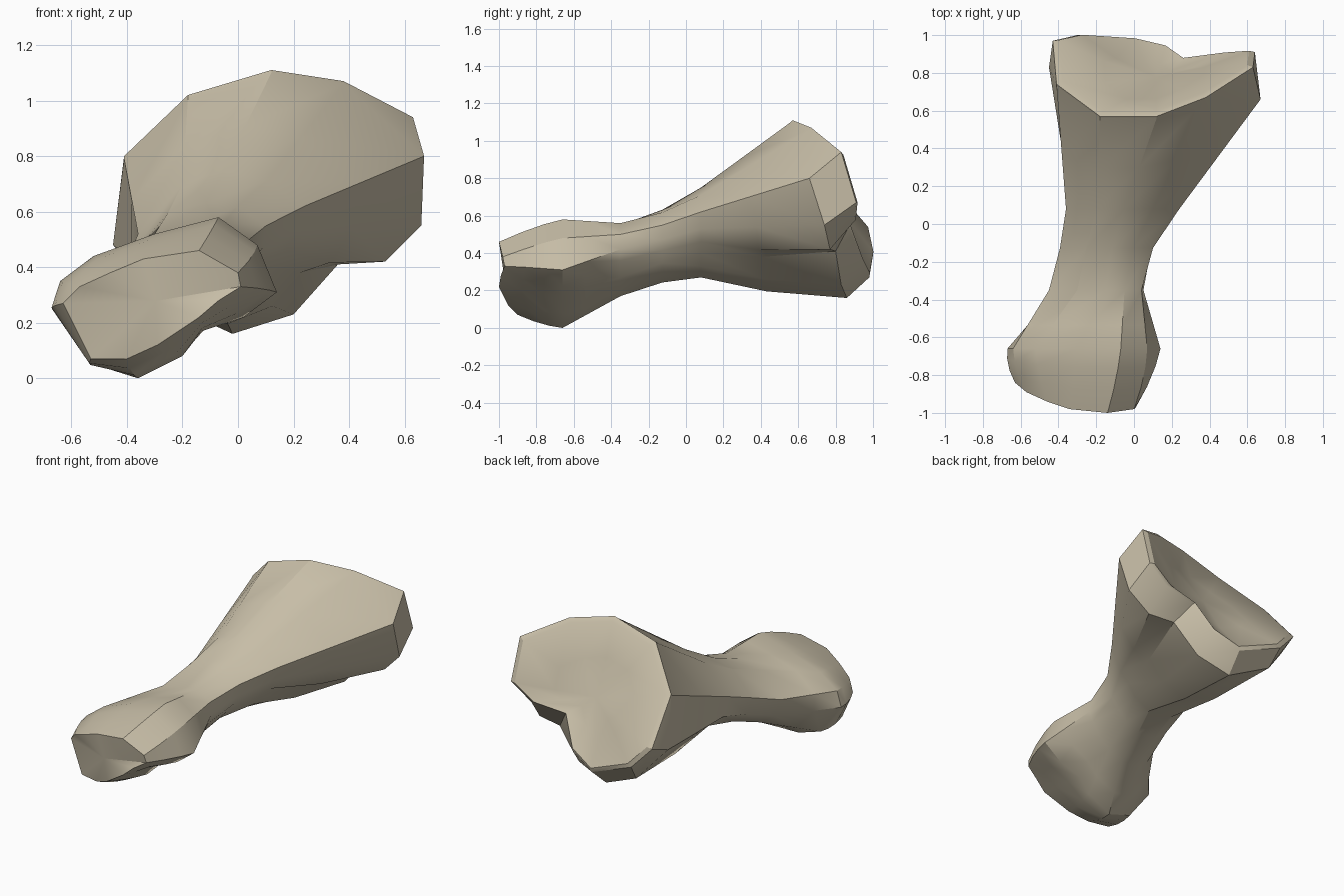
import bpy
import bmesh
import math
from mathutils import Vector

# Remove the default object
cube = bpy.data.objects.get("Cube")
if cube:
    bpy.data.objects.remove(cube, do_unlink=True)

# Outlines run from the upper left, over the top, round the right and underneath.
# Cup rim at the flared end
rim = [(-.41, .74, .8), (-.18, .57, 1.02), (.12, .57, 1.11), (.38, .67, 1.07),
       (.63, .83, .94), (.64, .91, .67), (.5, .9, .57), (.27, .87, .54),
       (.17, .94, .35), (0, .98, .27), (-.3, 1, .39), (-.43, .97, .53)]

# Outer lip just before the rim; its top follows the rim
lip_lower = [(.67, .66, .8), (.66, .74, .55), (.53, .77, .42), (.36, .8, .41),
             (.2, .83, .23), (-.02, .86, .16), (-.28, .92, .28), (-.45, .83, .48)]

# Shaft outline, narrow waist outline and two-lobed joint outline (x, z)
shaft = [(-.36, .52), (-.2, .7), (-.05, .75), (.1, .71), (.24, .62), (.21, .53),
         (.17, .46), (.11, .4), (.06, .33), (-.05, .27), (-.22, .29), (-.33, .38)]
waist = [(-.45, .36), (-.3, .52), (-.15, .55), (-.05, .56), (.04, .5), (.05, .42),
         (.03, .36), (-.03, .27), (-.1, .21), (-.2, .17), (-.3, .17), (-.4, .24)]
joint = [(-.64, .35), (-.52, .44), (-.3, .52), (-.07, .58), (.07, .48), (.14, .31),
         (.02, .22), (-.13, .17), (-.2, .08), (-.36, 0), (-.52, .05), (-.67, .25)]

# Front face of the joint, receding to the left and underneath
cap = [(-.57, -.89, .33), (-.46, -.94, .38), (-.34, -.98, .43), (-.14, -1, .46),
       (0, -.98, .38), (.01, -.97, .33), (-.07, -.99, .28), (-.14, -1, .22),
       (-.29, -.95, .12), (-.4, -.9, .07), (-.53, -.87, .07), (-.63, -.84, .27)]


def at_depth(outline, y):
    """Place a flat outline at a given depth."""
    return [Vector((x, y, z)) for x, z in outline]


def blend(first, second, amount):
    """Mix two rings point by point."""
    return [a.lerp(b, amount) for a, b in zip(first, second)]


def centre_of(ring):
    return sum(ring, Vector()) / len(ring)


def scaled(ring, factor, shift=Vector()):
    """Shrink a ring about its centre and move it."""
    middle = centre_of(ring)
    return [middle + (point - middle) * factor + shift for point in ring]


def widened(ring, factor):
    """Scale a ring sideways and upwards, keeping its depth."""
    middle = centre_of(ring)
    grow = Vector((factor, 1, factor))
    return [middle + (point - middle) * grow for point in ring]


def loft(name, rings, start_tip, end_tip, material):
    """Skin a run of rings and close both ends onto a tip point."""
    bm = bmesh.new()
    loops = [[bm.verts.new(point) for point in ring] for ring in rings]
    count = len(loops[0])
    for near, far in zip(loops, loops[1:]):
        for i in range(count):
            j = (i + 1) % count
            bm.faces.new((near[i], near[j], far[j], far[i]))
    for loop, tip in ((loops[0], start_tip), (loops[-1], end_tip)):
        hub = bm.verts.new(tip)
        for i in range(count):
            bm.faces.new((loop[i], loop[(i + 1) % count], hub))
    bmesh.ops.recalc_face_normals(bm, faces=bm.faces)
    mesh = bpy.data.meshes.new(name)
    bm.to_mesh(mesh)
    bm.free()
    mesh.materials.append(material)
    obj = bpy.data.objects.new(name, mesh)
    bpy.context.collection.objects.link(obj)
    return obj


# Bone colour
colour = (.57, .51, .385, 1)
bone_tan = bpy.data.materials.new("bone_tan")
bone_tan.use_nodes = True
bone_tan.diffuse_color = colour
shader = bone_tan.node_tree.nodes["Principled BSDF"]
shader.inputs["Base Color"].default_value = colour
shader.inputs["Roughness"].default_value = .8

# Joint end: front face swelling into the two lobes
joint_ring = at_depth(joint, -.66)
cap_ring = [Vector(point) for point in cap]
cap_edge = widened(blend(cap_ring, joint_ring, .35), 1.04)
joint_front = widened(blend(cap_ring, joint_ring, .7), 1.035)
cap_tip = centre_of(cap_ring) + Vector((0, -.03, 0))

# Waist and shaft
waist_ring = at_depth(waist, -.35)
shaft_ring = at_depth(shaft, .08)
neck_ring = blend(waist_ring, joint_ring, .6)
mid_ring = scaled(blend(waist_ring, shaft_ring, .52), .9, Vector((-.02, 0, 0)))

# Flared cup: lip, rim, bevelled edge and shallow hollow
rim_ring = [Vector(point) for point in rim]
top_edge = [point + Vector((0, -.01, -.01)) for point in rim_ring[:4]]
lip_ring = top_edge + [Vector(point) for point in lip_lower]
flare_ring = blend(shaft_ring, lip_ring, .45)
for point in flare_ring[6:11]:
    point.z -= .025
inward = Vector((-.05, -.8, -.5)).normalized()
edge_ring = scaled(rim_ring, .94, Vector((0, .012, 0)))
hollow_ring = scaled(rim_ring, .5, inward * .045)
hollow_tip = centre_of(rim_ring) + inward * .06

bone = loft("bone",
            [cap_ring, cap_edge, joint_front, joint_ring, neck_ring, waist_ring, mid_ring,
             shaft_ring, flare_ring, lip_ring, rim_ring, edge_ring, hollow_ring],
            cap_tip, hollow_tip, bone_tan)

# Smooth shading that keeps the crisp rim and ridges
bpy.ops.object.select_all(action="DESELECT")
bone.select_set(True)
bpy.context.view_layer.objects.active = bone
bpy.ops.object.shade_smooth_by_angle(angle=math.radians(32))
